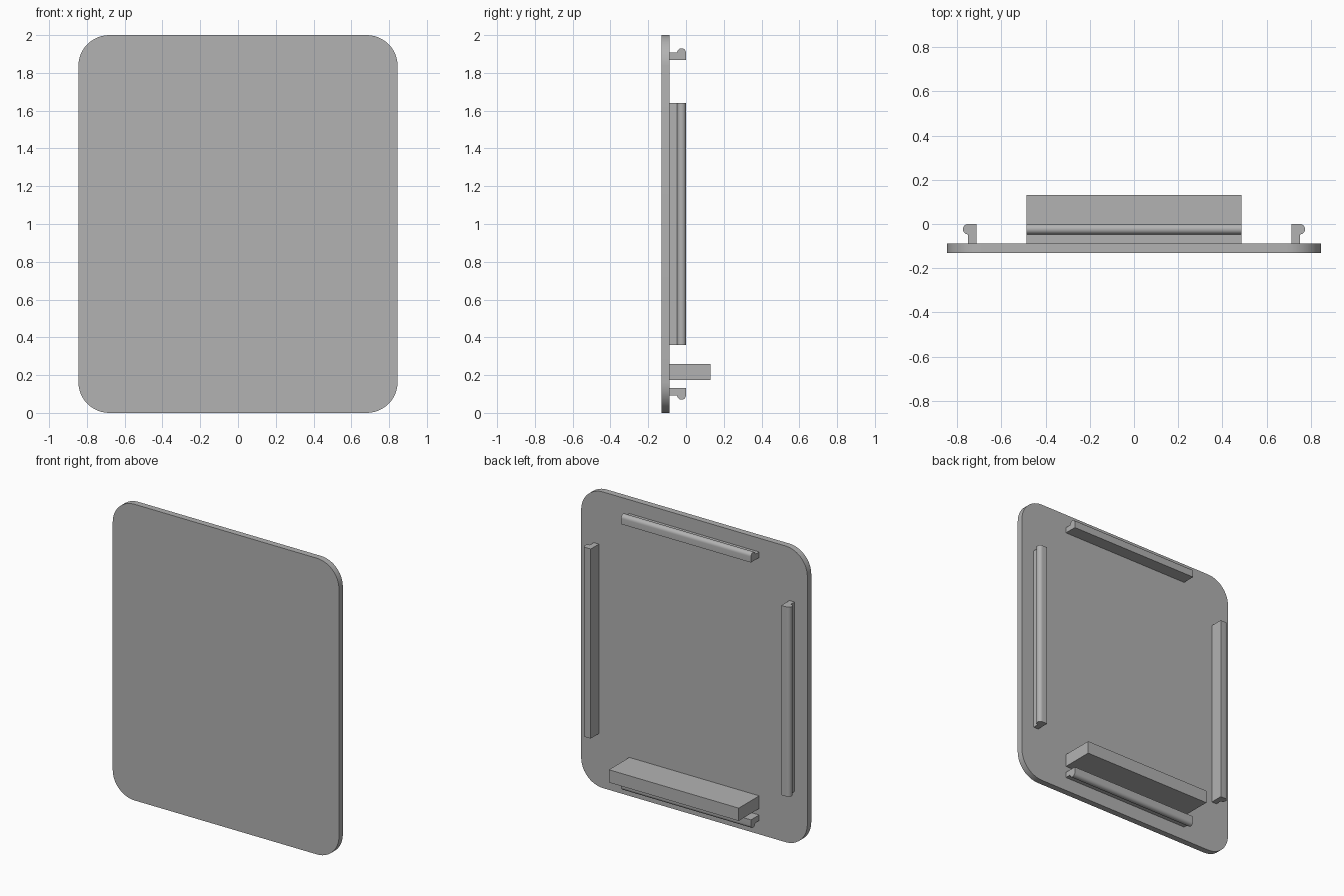
import bpy, bmesh
from math import pi, sin, cos, radians
from mathutils import Matrix, Vector

if "Cube" in bpy.data.objects:
    bpy.data.objects.remove(bpy.data.objects["Cube"])

grey = bpy.data.materials.new("plain grey")
grey.use_nodes = True
COLOUR = (0.448, 0.448, 0.448, 1)
grey.diffuse_color = COLOUR
grey.node_tree.nodes["Principled BSDF"].inputs["Base Color"].default_value = COLOUR

HALF_W, HALF_H = 0.845, 1.0
FRONT, PLATE_BACK, SHELF_BACK = -0.13, -0.088, 0.13
MID = Matrix.Translation((0, 0, 1))


def extrude(name, outline, offset, turn=0):
    """Extrude a closed outline, then turn it about the panel's centre."""
    bm = bmesh.new()
    face = bm.faces.new([bm.verts.new(p) for p in outline])
    geom = bmesh.ops.extrude_face_region(bm, geom=[face])["geom"]
    moved = [g for g in geom if isinstance(g, bmesh.types.BMVert)]
    bmesh.ops.translate(bm, verts=moved, vec=Vector(offset))
    bmesh.ops.recalc_face_normals(bm, faces=bm.faces)
    bm.transform(MID @ Matrix.Rotation(turn, 4, "Y"))
    mesh = bpy.data.meshes.new(name)
    bm.to_mesh(mesh)
    bm.free()
    mesh.materials.append(grey)
    obj = bpy.data.objects.new(name, mesh)
    bpy.context.collection.objects.link(obj)
    bpy.ops.object.select_all(action="DESELECT")
    obj.select_set(True)
    bpy.context.view_layer.objects.active = obj
    bpy.ops.object.shade_smooth_by_angle(angle=radians(30))
    return obj


# Panel with rounded corners
R, STEPS = 0.163, 12
panel = []
for corner, (sx, sz) in enumerate([(1, 1), (-1, 1), (-1, -1), (1, -1)]):
    for i in range(STEPS + 1):
        a = (corner + i / STEPS) * pi / 2
        panel.append((sx * (HALF_W - R) + R * cos(a), FRONT,
                      sz * (HALF_H - R) + R * sin(a)))
extrude("panel", panel, (0, PLATE_BACK - FRONT, 0))


# Snap rails: a thin wall with a rounded lip on its outer side
def rail(name, edge, half_length, turn):
    wall, lip = 0.038, 0.0235
    root = PLATE_BACK - 0.002
    outline = [(-half_length, 0, edge - wall), (-half_length, root, edge - wall),
               (-half_length, root, edge)]
    for i in range(13):
        a = pi * i / 12
        outline.append((-half_length, -lip - lip * cos(a), edge + lip * sin(a)))
    extrude(name, outline, (2 * half_length, 0, 0), turn)


rail("top_rail", 0.907, 0.485, 0)
rail("left_rail", 0.75, 0.64, pi / 2)
rail("bottom_rail", 0.907, 0.485, pi)
rail("right_rail", 0.75, 0.64, -pi / 2)

# Shelf block above the bottom rail
low, high = 0.174 - 1, 0.26 - 1
root = PLATE_BACK - 0.002
extrude("shelf", [(-0.485, root, low), (-0.485, SHELF_BACK, low),
                  (-0.485, SHELF_BACK, high), (-0.485, root, high)], (0.97, 0, 0))
